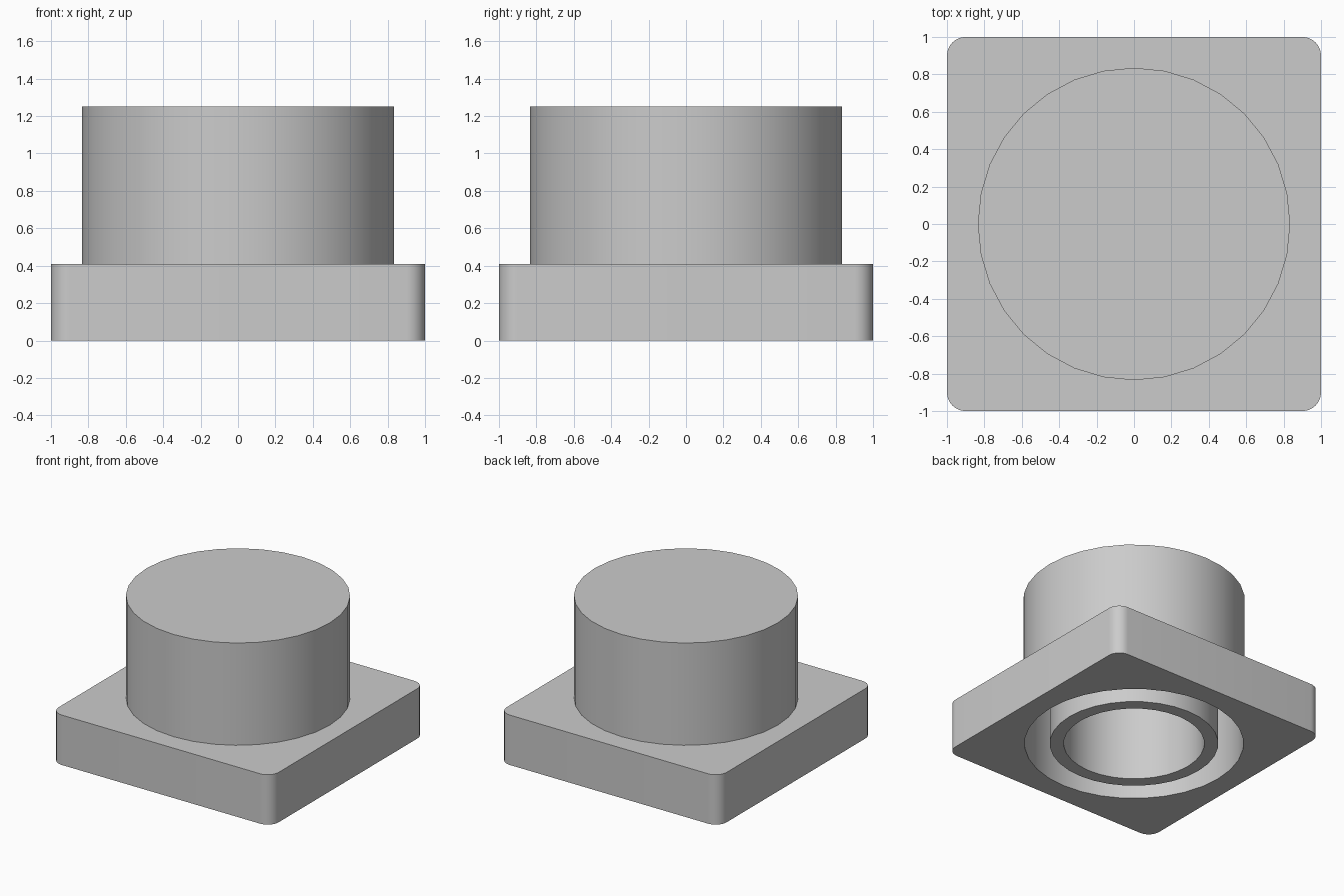
import bpy, bmesh

cube = bpy.data.objects.get("Cube")
if cube:
    bpy.data.objects.remove(cube, do_unlink=True)

BASE_TOP, TOP, CEILING = 0.41, 1.25, 1.17
SIDES = 32

grey = bpy.data.materials.new("plain grey")
grey.use_nodes = True
color = (0.6, 0.6, 0.6, 1)
grey.diffuse_color = color
grey.node_tree.nodes["Principled BSDF"].inputs["Base Color"].default_value = color


def make_object(name, bm):
    mesh = bpy.data.meshes.new(name)
    bm.to_mesh(mesh)
    bm.free()
    mesh.materials.append(grey)
    obj = bpy.data.objects.new(name, mesh)
    bpy.context.collection.objects.link(obj)
    return obj


def cylinder(name, radius, bottom, top):
    bpy.ops.mesh.primitive_cylinder_add(
        vertices=SIDES, radius=radius, depth=top - bottom,
        location=(0, 0, (top + bottom) / 2))
    obj = bpy.context.object
    obj.name = name
    obj.data.materials.append(grey)
    return obj


def combine(target, tool, operation):
    mod = target.modifiers.new(operation.lower(), "BOOLEAN")
    mod.operation, mod.object, mod.solver = operation, tool, "EXACT"
    bpy.context.view_layer.objects.active = target
    bpy.ops.object.modifier_apply(modifier=mod.name)
    bpy.data.objects.remove(tool, do_unlink=True)


def smooth(obj):
    bpy.ops.object.select_all(action="DESELECT")
    obj.select_set(True)
    bpy.context.view_layer.objects.active = obj
    bpy.ops.object.shade_smooth_by_angle(angle=0.6)


# Square base with rounded upright corners
bm = bmesh.new()
bmesh.ops.create_cube(bm, size=2)
for v in bm.verts:
    v.co.z = BASE_TOP if v.co.z > 0 else 0
uprights = [e for e in bm.edges if abs(e.verts[0].co.z - e.verts[1].co.z) > 0.1]
bmesh.ops.bevel(bm, geom=uprights, offset=0.1, segments=8, profile=0.5,
                affect="EDGES")
housing = make_object("housing", bm)

# Round body on the base, hollowed from below
combine(housing, cylinder("round_body", 0.835, BASE_TOP / 2, TOP), "UNION")
combine(housing, cylinder("hollow_cutter", 0.825, -0.2, CEILING), "DIFFERENCE")
smooth(housing)

# Tube hanging inside the hollow, flush with the underside
inner_tube = cylinder("inner_tube", 0.635, 0, CEILING)
combine(inner_tube, cylinder("bore_cutter", 0.53, -0.2, TOP), "DIFFERENCE")
smooth(inner_tube)
